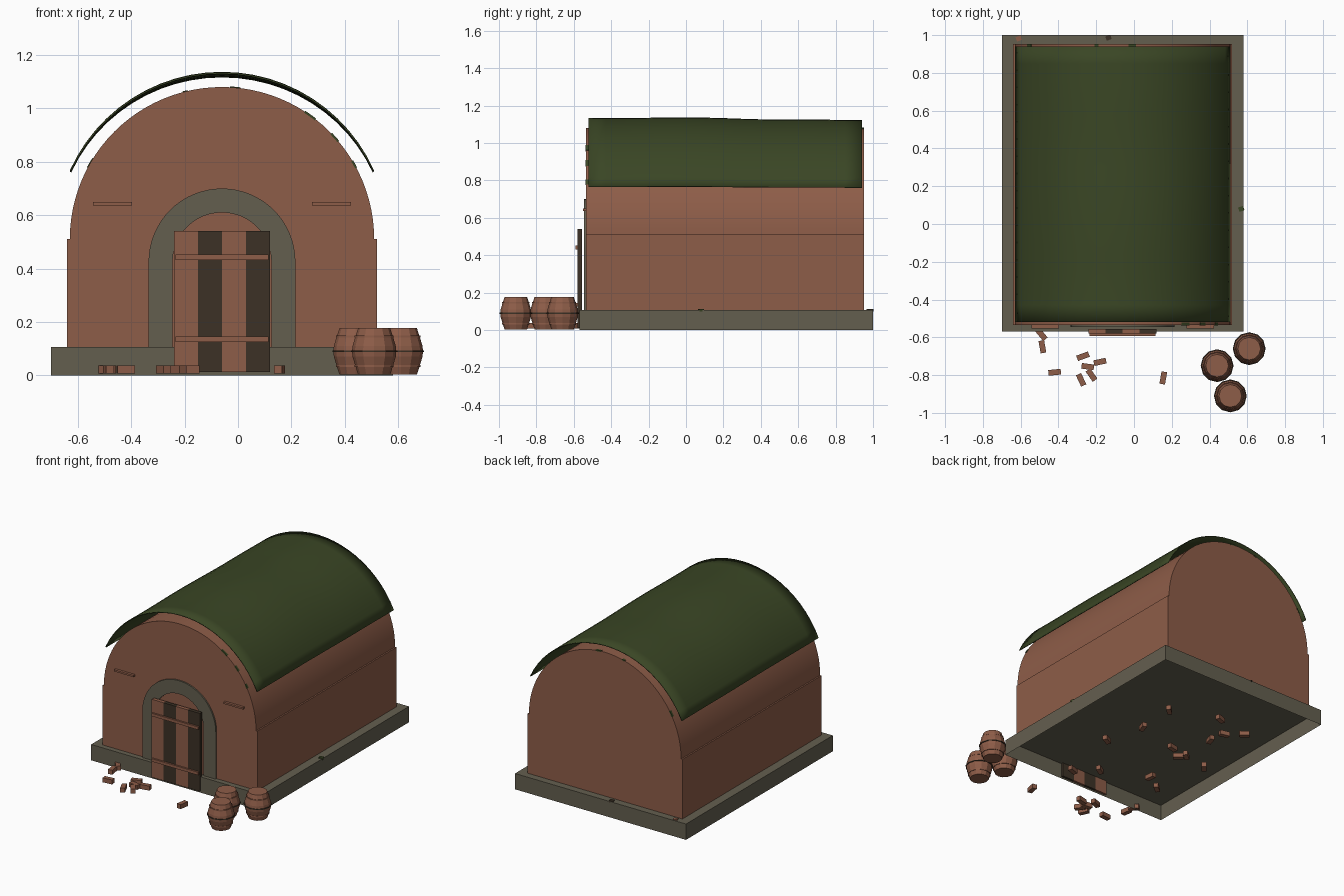
import bpy, bmesh, random
from math import sin, cos, pi, radians
from mathutils import Matrix, Vector

if "Cube" in bpy.data.objects:
    bpy.data.objects.remove(bpy.data.objects["Cube"])
random.seed(4)
CX = -0.06           # centre line of the building
SPRING = 0.51        # height where the vault starts


def material(name, rgb):
    m = bpy.data.materials.new(name)
    m.use_nodes = True
    m.diffuse_color = (*rgb, 1)
    bsdf = next(n for n in m.node_tree.nodes if n.type == 'BSDF_PRINCIPLED')
    bsdf.inputs["Base Color"].default_value = (*rgb, 1)
    bsdf.inputs["Roughness"].default_value = 0.9
    return m


BROWN = material("warm_brown", (0.27, 0.109, 0.065))
STONE = material("grey_stone", (0.127, 0.114, 0.078))
GREEN = material("moss_green", (0.042, 0.061, 0.018))
DARK = material("dark_wood", (0.045, 0.031, 0.019))


def finish(name, bm, mat, smooth=False):
    bmesh.ops.recalc_face_normals(bm, faces=bm.faces)
    me = bpy.data.meshes.new(name)
    bm.to_mesh(me)
    bm.free()
    me.materials.append(mat)
    if smooth:
        me.shade_smooth()
        me.set_sharp_from_angle(angle=radians(35))
    ob = bpy.data.objects.new(name, me)
    bpy.context.collection.objects.link(ob)
    return ob


def box(name, lo, hi, mat, turn=0, open_bottom=False):
    lo, hi = Vector(lo), Vector(hi)
    bm = bmesh.new()
    bmesh.ops.create_cube(bm, size=1, matrix=Matrix.Diagonal((*(hi - lo), 1)))
    if open_bottom:
        low = [f for f in bm.faces if f.normal.z < -0.9]
        bmesh.ops.delete(bm, geom=low, context='FACES_ONLY')
    ob = finish(name, bm, mat)
    ob.location = (lo + hi) / 2
    ob.rotation_euler.z = radians(turn)
    return ob


def arc(r, a0=0, a1=180, n=32, z=SPRING):
    angles = [radians(a0 + (a1 - a0) * i / n) for i in range(n + 1)]
    return [(CX + r * cos(a), z + r * sin(a)) for a in angles]


def prism(name, profile, y0, y1, mat, open_bottom=False):
    """Extrude a closed x-z profile along y."""
    bm = bmesh.new()
    rings = [[bm.verts.new((x, y, z)) for x, z in profile] for y in (y0, y1)]
    n = len(profile)
    for i in range(n - open_bottom):
        j = (i + 1) % n
        bm.faces.new((rings[0][i], rings[0][j], rings[1][j], rings[1][i]))
    for ring in rings:
        bm.faces.new(ring)
    return finish(name, bm, mat, smooth=True)


# Foundation, open underneath, and the walls
box("foundation", (-0.70, -0.57, 0), (0.58, 1.0, 0.107), STONE, open_bottom=True)
box("lower_walls", (-0.64, -0.535, 0.107), (0.52, 0.952, SPRING), BROWN, open_bottom=True)
prism("vaulted_walls", arc(0.57, n=48), -0.535, 0.952, BROWN, open_bottom=True)

# Roof sheet with a slight sag towards the back
bm = bmesh.new()
rows = []
for k in range(17):
    t = k / 16
    y = -0.52 + 1.46 * t
    s = min(max((t - 0.45) / 0.3, 0), 1)
    sag = 0.011 * s * s * (3 - 2 * s) + 0.002 * sin(t * 14)
    rows.append([bm.verts.new((x, y, z - sag * (z - 0.6) / 0.53))
                 for x, z in arc(0.622, 24.3, 155.7, 24)])
for a, b in zip(rows, rows[1:]):
    for i in range(24):
        bm.faces.new((a[i], a[i + 1], b[i + 1], b[i]))
roof = finish("roof_sheet", bm, GREEN, smooth=True)
thick = roof.modifiers.new("thickness", 'SOLIDIFY')
thick.thickness = 0.006
thick.offset = 0

# Moss patches on the rims of the vault
for i, (a0, a1, y) in enumerate(((28, 31, -0.53), (40, 44, -0.53), (52, 57, -0.53),
                                 (103, 105, 0.945), (83, 87, 0.945), (148, 152, 0.945))):
    strip = arc(0.573, a0, a1, 3) + arc(0.565, a0, a1, 3)[::-1]
    prism(f"moss_patch_{i}", strip, y - 0.007, y + 0.008, GREEN)

# Stone door surround
outer, inner = 0.275, 0.185
surround = ([(CX + outer, 0.107)] + arc(outer, z=0.425) + [(CX - outer, 0.107)]
            + [(CX - inner, 0.107)] + arc(inner, z=0.425)[::-1] + [(CX + inner, 0.107)])
prism("door_surround", surround, -0.545, -0.53, STONE)

# Plank door with cross bars
for i in range(4):
    x = CX - 0.18 + 0.09 * i
    box(f"door_plank_{i}", (x, -0.58, 0.012), (x + 0.09, -0.555, 0.54),
        DARK if i % 2 else BROWN)
for z in (0.135, 0.442):
    box("door_bar", (CX - 0.175, -0.592, z - 0.01), (CX + 0.175, -0.578, z + 0.01), BROWN)

# Small ledges either side of the door
for side in (-1, 1):
    x = CX + side * 0.41
    box("wall_ledge", (x - 0.073, -0.552, 0.637), (x + 0.073, -0.533, 0.649), BROWN)


def brick(x, y, turn, z=0.022):
    box("loose_brick", (x - 0.033, y - 0.015, z - 0.015),
        (x + 0.033, y + 0.015, z + 0.015), BROWN, turn)


# Bricks scattered before the door
for x, y, turn in ((-0.49, -0.585, -50), (-0.485, -0.65, 100), (-0.42, -0.785, 6),
                   (-0.27, -0.70, 20), (-0.245, -0.755, -8), (-0.18, -0.73, 12),
                   (-0.225, -0.80, -55), (-0.28, -0.825, -65), (0.155, -0.815, 80)):
    brick(x, y, turn)

# Bricks under the hollow foundation
for x, y in ((.13, .50), (-.19, .62), (.12, .23), (.19, -.04), (-.19, .15), (-.31, .38),
             (-.33, .49), (-.43, .57), (-.29, .09), (-.32, .13), (-.32, -.22),
             (-.50, .09), (-.02, -.36), (.11, -.47), (-.44, -.30)):
    brick(x, y, random.uniform(0, 180))

# Crumbs lying on the foundation edge
for x, y, mat in ((-0.61, 0.982, BROWN), (-0.135, 0.986, DARK), (0.568, 0.08, GREEN)):
    box("edge_crumb", (x - 0.014, y - 0.012, 0.1), (x + 0.014, y + 0.012, 0.113), mat, 20)


def lathe(name, profile, mat, loc, sides=12, closed=False):
    """Revolve (radius, height) points; cap the ends unless closed into a ring."""
    bm = bmesh.new()
    rings = [[bm.verts.new((r * cos(2 * pi * i / sides), r * sin(2 * pi * i / sides), z))
              for i in range(sides)] for r, z in profile]
    pairs = list(zip(rings, rings[1:]))
    if closed:
        pairs.append((rings[-1], rings[0]))
    else:
        bm.faces.new(rings[0])
        bm.faces.new(rings[-1])
    for a, b in pairs:
        for i in range(sides):
            j = (i + 1) % sides
            bm.faces.new((a[i], a[j], b[j], b[i]))
    ob = finish(name, bm, mat)
    ob.location = loc
    return ob


# Barrels: bulged staves, two brown hoops and a dark middle hoop
for x, y in ((0.44, -0.75), (0.61, -0.66), (0.51, -0.91)):
    spot = (x, y, 0)
    lathe("barrel", [(0.060, 0.003), (0.072, 0.04), (0.081, 0.07), (0.083, 0.09),
                     (0.081, 0.11), (0.072, 0.14), (0.060, 0.177)], BROWN, spot)
    for z, r, h, mat in ((0.035, 0.073, 0.004, BROWN), (0.09, 0.087, 0.003, DARK),
                         (0.145, 0.073, 0.004, BROWN)):
        lathe("barrel_hoop", [(r, z - h), (r, z + h), (r - 0.012, z + h), (r - 0.012, z - h)],
              mat, spot, closed=True)
